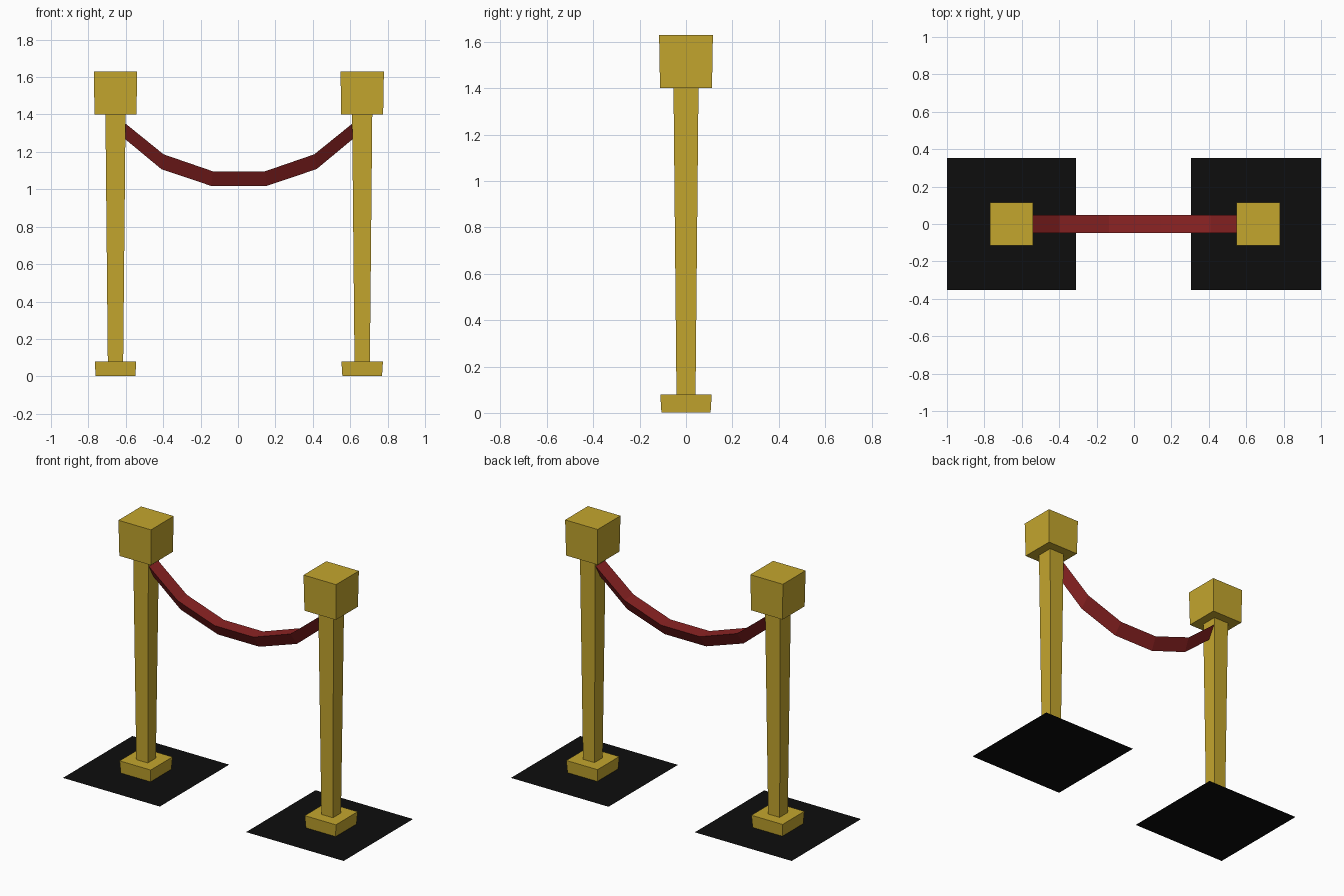
import bpy, bmesh

if "Cube" in bpy.data.objects:
    bpy.data.objects.remove(bpy.data.objects["Cube"])

def material(name, rgb):
    m = bpy.data.materials.new(name)
    m.diffuse_color = (*rgb, 1)
    m.use_nodes = True
    m.node_tree.nodes["Principled BSDF"].inputs["Base Color"].default_value = m.diffuse_color
    return m

GOLD = material("brass gold", (0.55, 0.38, 0.027))
RED = material("rope red", (0.265, 0.017, 0.017))
BLACK = material("mat black", (0.004, 0.004, 0.004))

def finish(bm, name, mat):
    bmesh.ops.recalc_face_normals(bm, faces=bm.faces)
    me = bpy.data.meshes.new(name)
    bm.to_mesh(me)
    bm.free()
    me.materials.append(mat)
    ob = bpy.data.objects.new(name, me)
    bpy.context.collection.objects.link(ob)
    return ob

def skin(name, rings, mat):
    """Loft a list of closed rings and cap both ends."""
    bm = bmesh.new()
    loops = [[bm.verts.new(p) for p in ring] for ring in rings]
    n = len(loops[0])
    for a, b in zip(loops, loops[1:]):
        for i in range(n):
            j = (i + 1) % n
            bm.faces.new((a[i], a[j], b[j], b[i]))
    bm.faces.new(loops[0])
    bm.faces.new(loops[-1])
    return finish(bm, name, mat)

def tapered_box(name, x, z0, h0, z1, h1):
    ring = lambda h, z: [(x - h, -h, z), (x + h, -h, z), (x + h, h, z), (x - h, h, z)]
    return skin(name, [ring(h0, z0), ring(h1, z1)], GOLD)

def floor_mat(name, x0, x1, y):
    bm = bmesh.new()
    bm.faces.new([bm.verts.new(p) for p in
                  ((x0, -y, 0), (x1, -y, 0), (x1, y, 0), (x0, y, 0))])
    return finish(bm, name, BLACK)

# Two stanchions: foot, pole and square head, each on a flat mat
for side, x, mx0, mx1 in (("left", -0.655, -1.0, -0.31), ("right", 0.664, 0.305, 1.0)):
    floor_mat(side + "_floor_mat", mx0, mx1, 0.353)
    tapered_box(side + "_foot", x, 0.001, 0.106, 0.08, 0.111)
    tapered_box(side + "_pole", x, 0.07, 0.041, 1.41, 0.054)
    tapered_box(side + "_head", x, 1.40, 0.112, 1.63, 0.116)

# Sagging rope: triangular section, flat on top with the ridge below
half = [(0.139, 1.096, 0.148, 1.018),   # top x, top z, bottom x, bottom z
        (0.403, 1.187, 0.415, 1.108),
        (0.632, 1.372, 0.632, 1.288)]
path = [(-a, b, -c, d) for a, b, c, d in reversed(half)] + half
cx, w = 0.005, 0.048
skin("rope", [[(cx + tx, -w, tz), (cx + tx, w, tz), (cx + bx, 0, bz)]
              for tx, tz, bx, bz in path], RED)
